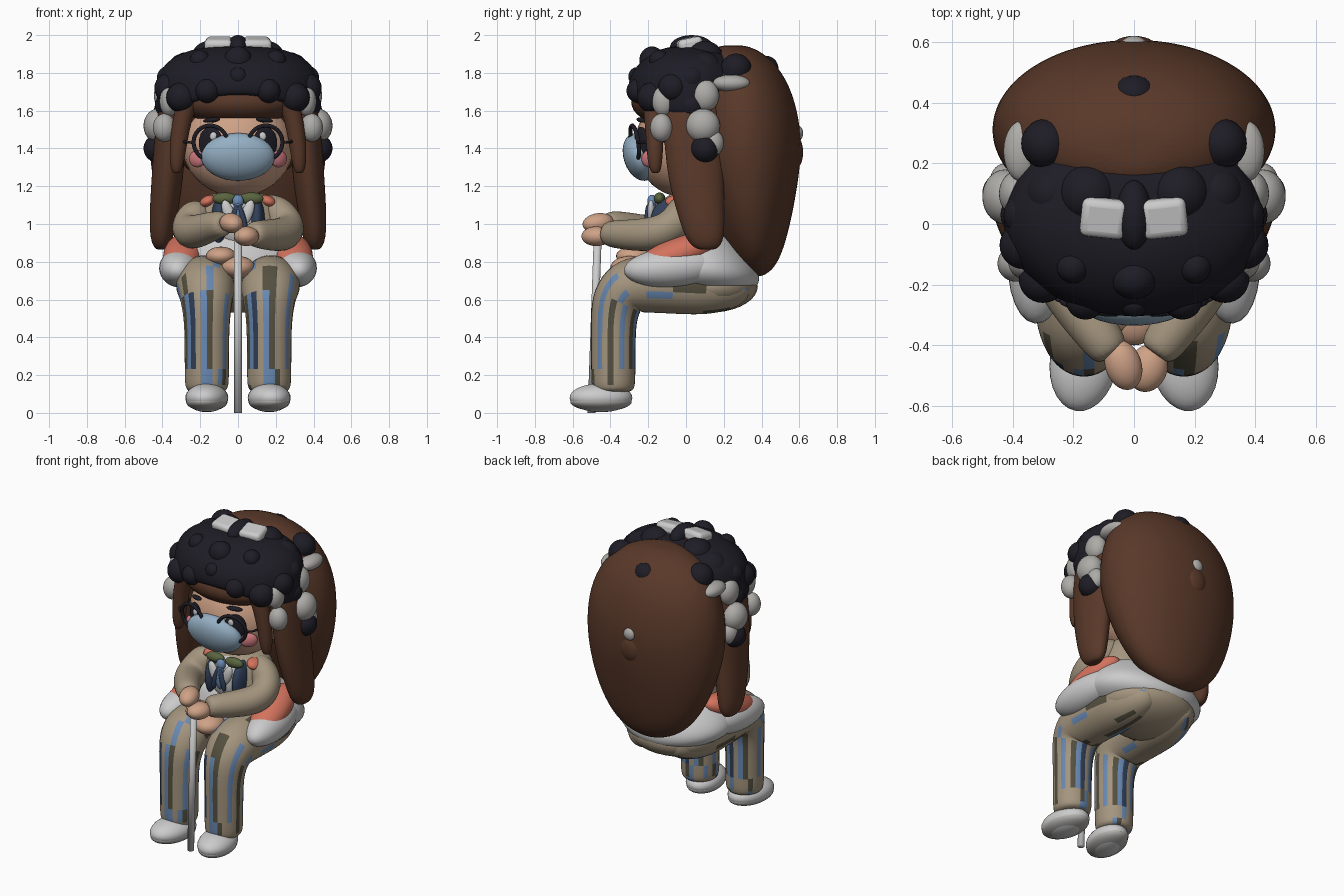
import bpy, bmesh, random
from math import sin, cos, pi, radians
from mathutils import Vector

if "Cube" in bpy.data.objects:
    bpy.data.objects.remove(bpy.data.objects["Cube"])

random.seed(4)

def material(name, r, g, b):
    m = bpy.data.materials.new(name)
    m.diffuse_color = (r, g, b, 1)
    m.use_nodes = True
    m.node_tree.nodes["Principled BSDF"].inputs["Base Color"].default_value = m.diffuse_color
    return m

BROWN = material("brown", .10, .04, .022)
DARK = material("dark", .013, .012, .019)
SKIN = material("skin", .62, .36, .24)
BEIGE = material("beige", .37, .30, .21)
BLUE = material("blue", .14, .25, .45)
NAVY = material("navy", .03, .05, .10)
OLIVE = material("olive", .09, .08, .05)
MASK = material("mask", .30, .43, .55)
CORAL = material("coral", .65, .17, .11)
PINK = material("pink", .65, .2, .22)
GREEN = material("green", .1, .13, .05)
WHITE = material("white", .62, .62, .62)
GREY = material("grey", .42, .41, .39)

def finish(bm, name, mats, subsurf=0):
    bmesh.ops.recalc_face_normals(bm, faces=bm.faces)
    me = bpy.data.meshes.new(name)
    bm.to_mesh(me)
    bm.free()
    ob = bpy.data.objects.new(name, me)
    bpy.context.collection.objects.link(ob)
    for m in mats:
        me.materials.append(m)
    for p in me.polygons:
        p.use_smooth = True
    if subsurf:
        ob.modifiers.new("smooth", 'SUBSURF').levels = subsurf
    return ob

def ball(name, loc, rad, mat, rot=(0, 0, 0)):
    bm = bmesh.new()
    bmesh.ops.create_uvsphere(bm, u_segments=28, v_segments=18, radius=1)
    for v in bm.verts:
        v.co = Vector([a * b for a, b in zip(v.co, rad)])
    ob = finish(bm, name, [mat])
    ob.location = loc
    ob.rotation_euler = [radians(a) for a in rot]
    return ob

def skin_rings(name, rings, mats, patch=None, subsurf=2):
    """Join rings of points into a closed skin; patch(i, j) picks a material slot."""
    bm = bmesh.new()
    vs = [[bm.verts.new(p) for p in r] for r in rings]
    n = len(vs[0])
    for i in range(len(vs) - 1):
        for j in range(n):
            k = (j + 1) % n
            f = bm.faces.new((vs[i][j], vs[i][k], vs[i + 1][k], vs[i + 1][j]))
            if patch:
                f.material_index = patch(i, j)
    for r in (vs[0], vs[-1]):
        mid = bm.verts.new(sum((v.co for v in r), Vector()) / n)
        for j in range(n):
            bm.faces.new((r[j], r[(j + 1) % n], mid))
    return finish(bm, name, mats, subsurf)

def loft(name, rows, mat, n=20):
    """Stack of horizontal ellipses: (x, y, z, rx, ry)."""
    rings = [[(x + rx * cos(2 * pi * j / n), y + ry * sin(2 * pi * j / n), z)
              for j in range(n)] for x, y, z, rx, ry in rows]
    return skin_rings(name, rings, [mat])

def tube(name, rows, mats, n=16, patch=None, subsurf=2):
    """Round limb along (x, y, z, radius) points."""
    pts = [Vector(r[:3]) for r in rows]
    rings = []
    for i, p in enumerate(pts):
        t = (pts[min(i + 1, len(pts) - 1)] - pts[max(i - 1, 0)]).normalized()
        ref = Vector((1, 0, 0)) if abs(t.x) < .8 else Vector((0, 0, 1))
        v = t.cross(ref).normalized()
        u = v.cross(t)
        rings.append([p + rows[i][3] * (u * cos(2 * pi * j / n) + v * sin(2 * pi * j / n))
                      for j in range(n)])
    return skin_rings(name, rings, mats, patch, subsurf)

# Legs with striped trousers, shoes
for s in (-1, 1):
    tube("leg", [(s * .165, -.385, .11, .10), (s * .165, -.385, .14, .117), (s * .165, -.385, .22, .118),
                 (s * .165, -.385, .38, .119), (s * .165, -.383, .5, .122), (s * .165, -.365, .6, .14),
                 (s * .17, -.32, .665, .155), (s * .175, -.22, .685, .155), (s * .175, -.08, .68, .155),
                 (s * .165, .1, .67, .155), (s * .14, .24, .66, .12), (s * .12, .33, .65, .06)],
         [BEIGE, BLUE, NAVY, OLIVE], n=24,
         patch=lambda i, j: (0, 1, 0, 3, 1, 2, 0, 1, 3, 0)[j % 10] if i in (2, 3, 4)
         else random.choice((0, 0, 0, 0, 0, 0, 1, 3)))
    ball("shoe", (s * .165, -.45, .08), (.112, .168, .076), WHITE, (0, 0, s * 9))
    ball("shoe_sole", (s * .165, -.45, .06), (.108, .165, .052), GREY, (0, 0, s * 9))
ball("pelvis", (0, .12, .67), (.31, .26, .14), BEIGE)
ball("lap", (0, -.3, .77), (.09, .1, .06), SKIN)
ball("lap_fold", (-.09, -.28, .83), (.08, .09, .05), SKIN)

# Coat skirt spread on the seat, with coral front panels
loft("coat_skirt", [(0, .16, .645, .2, .17), (0, .13, .66, .3, .25), (0, .1, .72, .385, .3),
                    (0, .08, .79, .39, .29), (0, .06, .87, .34, .25), (0, .05, .96, .27, .2)], WHITE)
for s in (-1, 1):
    ball("coat_flap", (s * .3, -.07, .77), (.115, .26, .105), WHITE, (4, 0, s * 6))
    ball("coat_panel", (s * .29, -.05, .84), (.105, .235, .085), CORAL, (20, 0, s * 6))

# Torso, shirt, tie and collar
loft("torso", [(0, .02, .7, .24, .2), (0, .02, .85, .26, .19), (0, .02, 1.0, .25, .17),
               (0, .02, 1.1, .23, .15), (0, .02, 1.165, .17, .12)], BEIGE)
ball("shirt", (0, -.07, 1.0), (.12, .12, .15), WHITE)
for s in (-1, 1):
    ball("vest", (s * .1, -.08, 1.0), (.045, .11, .14), NAVY)
    ball("shirt_flap", (s * .05, -.185, 1.06), (.03, .02, .07), WHITE, (0, s * 20, 0))
    ball("bow_tie", (s * .07, -.14, 1.135), (.065, .03, .032), GREEN)
    ball("collar_trim", (s * .16, -.05, 1.12), (.045, .06, .03), CORAL, (0, s * 25, 0))
    tube("ribbon", [(s * .005, -.2, 1.1, .015), (s * .03, -.205, 1.02, .02), (s * .04, -.2, .96, .015)], [NAVY], 8)
ball("tie_knot", (0, -.18, 1.12), (.03, .025, .035), BLUE)
ball("tie", (0, -.19, 1.04), (.03, .025, .08), BLUE)

# Arms, hands and walking cane
for s, dz in ((-1, .03), (1, -.02)):
    tube("arm", [(s * .12, .01, 1.11, .06), (s * .2, -.01, 1.08, .09), (s * .26, -.05, 1.0, .095),
                 (s * .265, -.14, .95, .095), (s * .2, -.25, .95 + dz / 2, .088),
                 (s * .12, -.36, .965 + dz, .077), (s * .07, -.43, .97 + dz, .066)], [BEIGE])
    ball("cuff_button", (s * .14, -.42, .96 + dz), (.014, .014, .014), OLIVE)
ball("upper_hand", (-.035, -.465, 1.005), (.06, .085, .052), SKIN, (8, 0, 18))
ball("lower_hand", (.045, -.475, .935), (.065, .08, .052), SKIN, (0, 0, -18))
tube("cane", [(0, -.465, 1.0, .021), (0, -.5, 0.0, .021)], [WHITE], subsurf=0)

# Head and face
ball("head", (0, -.02, 1.42), (.295, .25, .275), SKIN)
ball("neck", (0, .02, 1.17), (.09, .09, .08), SKIN)
ball("face_mask", (0, -.245, 1.355), (.195, .085, .13), MASK, (18, 0, 0))
for s in (-1, 1):
    ball("eye", (s * .145, -.238, 1.43), (.07, .018, .085), DARK, (0, 0, s * 28))
    ball("eye_highlight", (s * .13, -.262, 1.465), (.02, .01, .022), WHITE)
    ball("eyebrow", (s * .14, -.235, 1.55), (.05, .018, .013), DARK, (0, s * 6, s * 26))
    ball("cheek", (s * .215, -.195, 1.345), (.055, .025, .045), PINK, (0, 0, s * 42))
    bpy.ops.mesh.primitive_torus_add(location=(s * .145, -.272, 1.43), rotation=(radians(98), 0, radians(s * 12)),
                                     major_radius=.092, minor_radius=.011)
    rim = bpy.context.object
    rim.name = "glasses_rim"
    rim.data.materials.append(DARK)
    bpy.ops.object.shade_smooth()
    tube("glasses_arm", [(s * .235, -.255, 1.43, .01), (s * .285, -.24, 1.435, .01), (s * .3, -.08, 1.44, .01)], [DARK], 8)
tube("glasses_bridge", [(-.055, -.29, 1.44, .009), (.055, -.29, 1.44, .009)], [DARK], 8, subsurf=0)

# Hair: big egg at the back, cap, fringe and hanging locks
loft("back_hair", [(0, .38, .725, .06, .03), (0, .37, .765, .19, .1), (0, .36, .87, .31, .16),
                   (0, .34, 1.05, .405, .225), (0, .32, 1.25, .46, .28), (0, .31, 1.42, .475, .305),
                   (0, .305, 1.6, .46, .29), (0, .29, 1.77, .395, .245), (0, .265, 1.89, .275, .175),
                   (0, .25, 1.945, .12, .08)], BROWN, 28)
ball("hair_cap", (0, .12, 1.53), (.37, .3, .35), BROWN)
ball("fringe", (0, -.075, 1.645), (.32, .215, .125), BROWN)
for s in (-1, 1):
    loft("side_lock", [(s * .405, .11, .865, .035, .06), (s * .405, .1, .92, .062, .105), (s * .395, .08, 1.05, .075, .125),
                       (s * .375, .055, 1.22, .085, .15), (s * .36, .04, 1.45, .085, .16),
                       (s * .34, .03, 1.65, .08, .16), (s * .3, .04, 1.75, .05, .1)], BROWN)
    tube("front_lock", [(s * .325, -.16, 1.27, .025), (s * .325, -.165, 1.33, .042), (s * .31, -.165, 1.48, .05),
                        (s * .28, -.175, 1.62, .055), (s * .24, -.18, 1.7, .05)], [BROWN], 12)
ball("hair_clasp", (0, .585, 1.48), (.045, .035, .045), GREY)
ball("hair_curl", (0, .575, 1.38), (.08, .045, .09), BROWN)
ball("crown_curl", (0, .425, 1.82), (.075, .065, .07), DARK)

# Curly dark hat with an arched lower edge
hat = loft("curly_hat", [(0, .0, 1.68, .37, .27), (0, .01, 1.69, .43, .315), (0, .01, 1.75, .435, .32),
                         (0, .02, 1.82, .42, .30), (0, .03, 1.89, .34, .24), (0, .03, 1.94, .2, .14)], DARK, 28)
for v in hat.data.vertices:
    if v.co.z < 1.76:
        v.co.z -= .12 * (v.co.x / .42) ** 2 * (1.8 - v.co.z) / .11
for s in (-1, 1):
    for loc, r in (((.16, -.25, 1.705), .065), ((.2, -.14, 1.865), .055), ((.3, -.18, 1.67), .08),
                   ((.365, -.07, 1.72), .078), ((.36, .03, 1.77), .07),
                   ((.29, .265, 1.82), .082), ((.15, .1, 1.87), .1), ((.37, .03, 1.63), .07),
                   ((.425, .1, 1.40), .075), ((.27, .1, 1.82), .09)):
        ball("hat_curl", (s * loc[0], *loc[1:]), (r, r, r), DARK)
    for loc, r in (((.425, .09, 1.52), (.075, .09, .09)), ((.39, -.13, 1.51), (.06, .06, .075)),
                   ((.385, .1, 1.68), (.06, .075, .085)), ((.37, .24, 1.745), (.06, .1, .045)),
                   ((.365, -.12, 1.65), (.05, .06, .08)), ((.425, .14, 1.43), (.05, .06, .07))):
        ball("side_puff", (s * loc[0], *loc[1:]), r, GREY)
for y, z, r in ((-.18, 1.865, .075), (-.26, 1.78, .05)):
    ball("hat_front_curl", (0, y, z), (r, r * .9, r), DARK)

# Bow on top of the hat
for s in (-1, 1):
    for name, x, z, size, m in (("bow_wing", .1, 1.95, (.15, .13, .07), WHITE),
                                ("bow_trim", .1, 1.922, (.14, .138, .016), PINK)):
        bpy.ops.mesh.primitive_cube_add(size=1, location=(s * x, .02, z), rotation=(radians(12), 0, radians(s * 6)))
        ob = bpy.context.object
        ob.name = name
        ob.scale = size
        bpy.ops.object.transform_apply(location=False, rotation=False)
        bev = ob.modifiers.new("round", 'BEVEL')
        bev.width, bev.segments = min(size) * .35, 3
        ob.data.materials.append(m)
        bpy.ops.object.shade_smooth_by_angle()
ball("bow_knot", (0, .03, 1.935), (.058, .115, .065), DARK)
